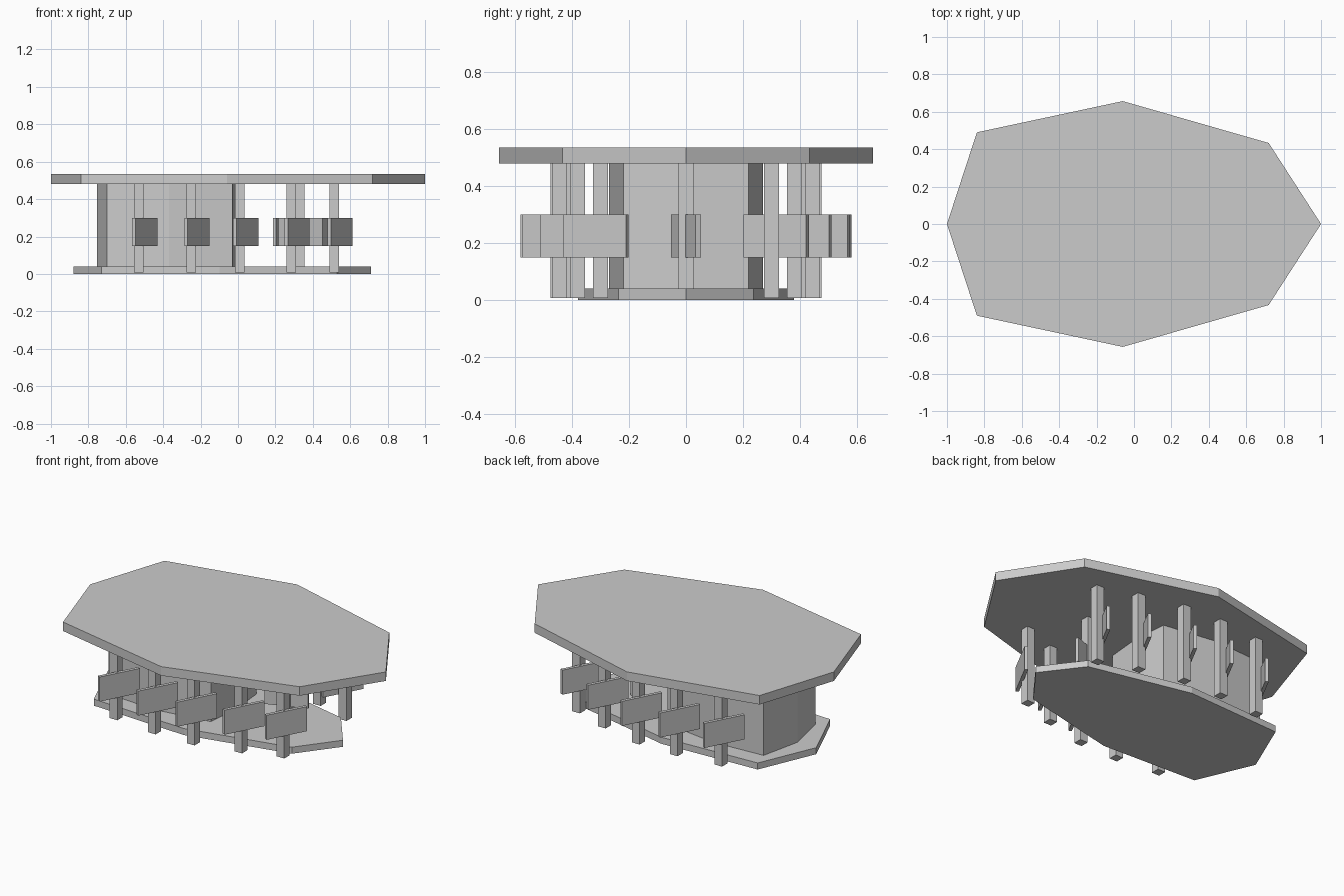
import bpy, bmesh
from math import radians, sin, cos
from mathutils import Matrix

if "Cube" in bpy.data.objects:
    bpy.data.objects.remove(bpy.data.objects["Cube"])


def finish(name, bm):
    bmesh.ops.recalc_face_normals(bm, faces=bm.faces)
    me = bpy.data.meshes.new(name)
    bm.to_mesh(me)
    bm.free()
    ob = bpy.data.objects.new(name, me)
    bpy.context.collection.objects.link(ob)
    return ob


def slab(name, half, z0, z1):
    # half: outline with y >= 0 from the left tip to the right tip, mirrored over y
    outline = half + [(x, -y) for x, y in reversed(half) if y > 0]
    bm = bmesh.new()
    face = bm.faces.new([bm.verts.new((x, y, z0)) for x, y in outline])
    ext = bmesh.ops.extrude_face_region(bm, geom=[face], use_keep_orig=True)
    top = [v for v in ext["geom"] if isinstance(v, bmesh.types.BMVert)]
    bmesh.ops.translate(bm, verts=top, vec=(0, 0, z1 - z0))
    return finish(name, bm)


def box(name, centre, size, angle=0):
    bm = bmesh.new()
    bmesh.ops.create_cube(bm, size=1, matrix=Matrix.Diagonal((*size, 1)))
    ob = finish(name, bm)
    ob.location = centre
    ob.rotation_euler.z = radians(angle)
    return ob


# Roof, floor and inner core
slab("roof", [(-1, 0), (-.84, .49), (-.06, .657), (.72, .433), (1, 0)], .48, .535)
slab("floor", [(-.88, 0), (-.73, .35), (-.1, .38), (.53, .237), (.71, 0)], 0, .04)
slab("core", [(-.755, 0), (-.70, .25), (-.37, .27), (-.03, .22), (-.01, 0)], .04, .48)


# Post with a sign board fixed on one side
def post_with_board(label, x, y, angle, side):
    box(label + "_post", (x, y, .245), (.052, .052, .475))
    a = radians(angle)
    d = .035 * side
    box(label + "_board", (x + d * sin(a), y - d * cos(a), .225), (.25, .02, .15), angle)


# Rows of posts along both long sides
row = [(-.53, .42), (-.25, .45), (.01, .445), (.285, .38), (.515, .3)]
for i, (x, y) in enumerate(row, 1):
    post_with_board(f"front_{i}", x, -y, 62, 1)
    post_with_board(f"back_{i}", x, y, 62, -1)

# Single post on the centre line
post_with_board("centre", .33, 0, 20, 0)
